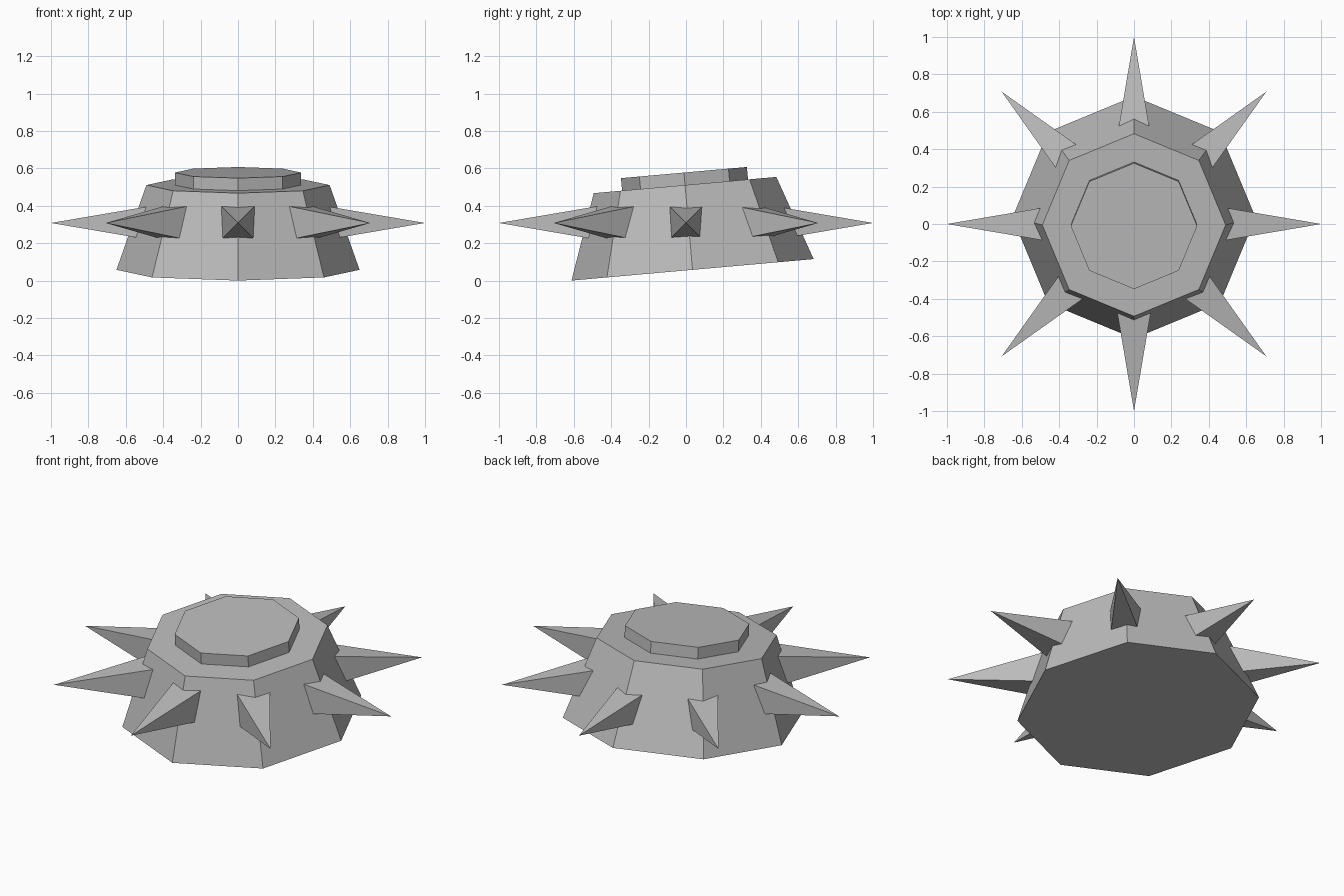
import bpy, bmesh, math
from mathutils import Matrix, Vector

cube = bpy.data.objects.get("Cube")
if cube:
    bpy.data.objects.remove(cube, do_unlink=True)

grey = bpy.data.materials.new("stone_grey")
grey.use_nodes = True
colour = (0.5, 0.5, 0.5, 1)
grey.diffuse_color = colour
grey.node_tree.nodes["Principled BSDF"].inputs["Base Color"].default_value = colour


def cone(name, sides, r_base, r_top, height, matrix):
    """Flat-shaded cone or frustum standing on the origin of the given matrix."""
    bm = bmesh.new()
    bmesh.ops.create_cone(bm, cap_ends=True, segments=sides, radius1=r_base,
                          radius2=r_top, depth=height,
                          matrix=matrix @ Matrix.Translation((0, 0, height / 2)))
    bmesh.ops.remove_doubles(bm, verts=bm.verts, dist=1e-5)
    bmesh.ops.recalc_face_normals(bm, faces=bm.faces)
    mesh = bpy.data.meshes.new(name)
    bm.to_mesh(mesh)
    bm.free()
    mesh.materials.append(grey)
    obj = bpy.data.objects.new(name, mesh)
    bpy.context.collection.objects.link(obj)
    return obj


# Tilted octagonal body, leaning to the front, with a cap plate on top
HEIGHT = 0.455
tilt = Matrix.Translation((0, 0.035, 0.0575)) @ Matrix.Rotation(math.radians(5.07), 4, 'X')
cone("body", 8, 0.65, 0.49, HEIGHT, tilt)
cone("cap", 8, 0.338, 0.338, 0.077, tilt @ Matrix.Translation((0, 0, HEIGHT - 0.01)))

# Ring of level square spikes, rooted inside the body
ROOT, LENGTH, SLOPE = 0.4, 0.6, 0.17
for i in range(8):
    place = (Matrix.Translation((0, 0, 0.308))
             @ Matrix.Rotation(i * math.pi / 4, 4, 'Z')
             @ Matrix.Translation((ROOT, 0, 0))
             @ Matrix.Rotation(math.pi / 2, 4, 'Y')
             @ Matrix.Rotation(math.pi / 4, 4, 'Z'))
    cone(f"spike_{i + 1}", 4, LENGTH * SLOPE * math.sqrt(2), 0, LENGTH, place)
